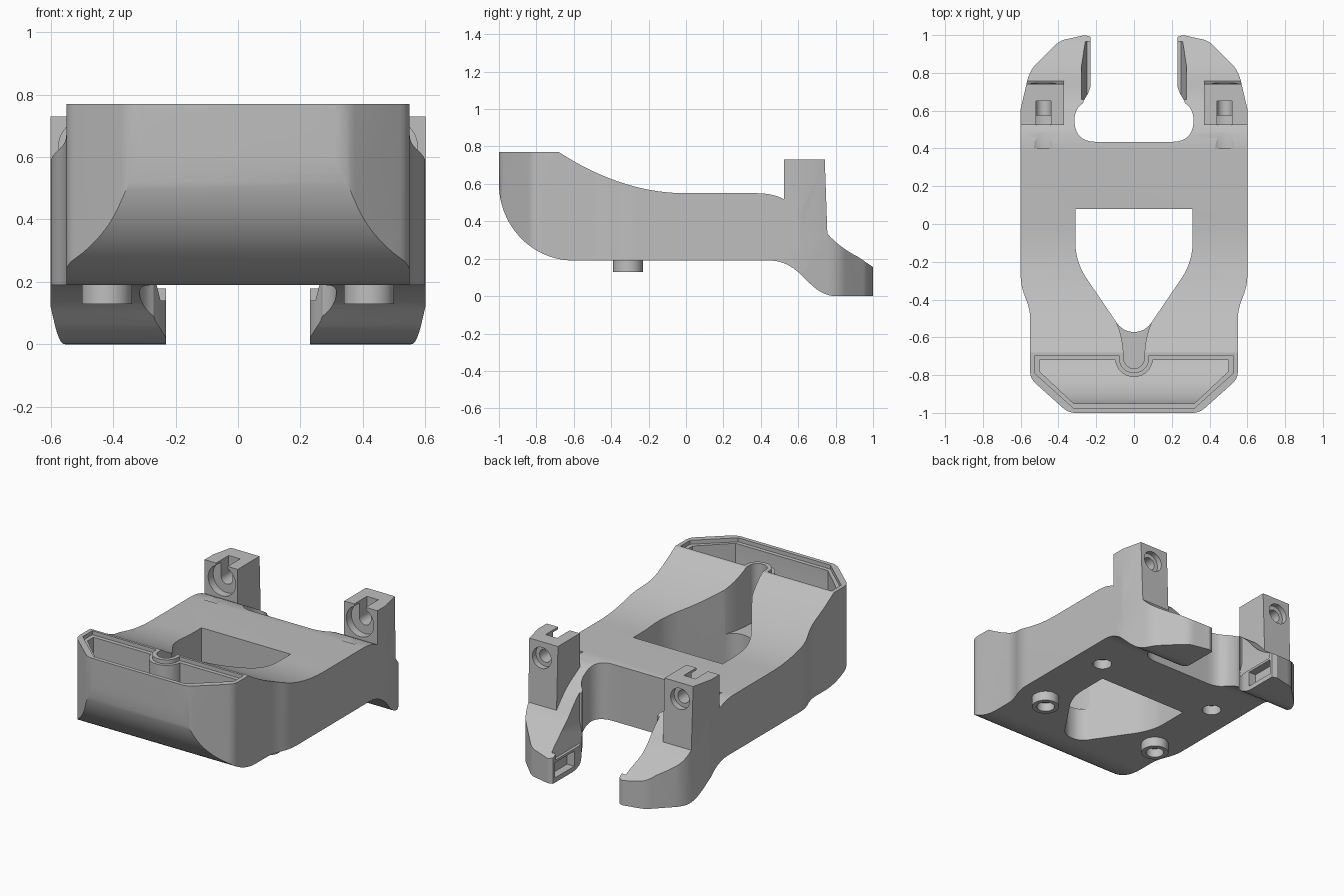
import bpy, bmesh
from math import sin, cos, pi, radians
from mathutils import Vector

cube = bpy.data.objects.get("Cube")
if cube:
    bpy.data.objects.remove(cube)

grey = bpy.data.materials.new("light_grey")
grey.use_nodes = True
grey.diffuse_color = (0.52, 0.52, 0.52, 1)
for node in grey.node_tree.nodes:
    if node.type == 'BSDF_PRINCIPLED':
        node.inputs["Base Color"].default_value = (0.52, 0.52, 0.52, 1)


def bend(a, c, b, n=10):
    """Points of a curve from a to b, pulled towards c."""
    a, b, c = Vector(a), Vector(b), Vector(c)
    return [tuple(a * (1 - t) ** 2 + c * 2 * t * (1 - t) + b * t * t)
            for t in [i / n for i in range(n + 1)]]


def arc(cx, cy, rx, ry, start, end, n=16):
    angles = [radians(start + (end - start) * i / n) for i in range(n + 1)]
    return [(cx + rx * cos(a), cy + ry * sin(a)) for a in angles]


def mirrored(half):
    """Close a half outline by reflecting it in x."""
    return half + [(-x, y) for x, y in reversed(half)]


def prism(name, points, low, high, axis='Z'):
    """Extrude a flat outline along an axis."""
    place = {'Z': lambda p, h: (p[0], p[1], h),
             'X': lambda p, h: (h, p[0], p[1]),
             'Y': lambda p, h: (p[0], h, p[1])}[axis]
    bm = bmesh.new()
    rings = [[bm.verts.new(place(p, h)) for p in points] for h in (low, high)]
    bm.faces.new(rings[0])
    bm.faces.new(rings[1])
    for i in range(len(points)):
        j = (i + 1) % len(points)
        bm.faces.new((rings[0][i], rings[0][j], rings[1][j], rings[1][i]))
    bmesh.ops.remove_doubles(bm, verts=bm.verts, dist=0.0001)
    bmesh.ops.recalc_face_normals(bm, faces=bm.faces)
    mesh = bpy.data.meshes.new(name)
    bm.to_mesh(mesh)
    bm.free()
    mesh.materials.append(grey)
    obj = bpy.data.objects.new(name, mesh)
    bpy.context.collection.objects.link(obj)
    return obj


def box(name, x0, x1, y0, y1, z0, z1):
    return prism(name, [(x0, y0), (x1, y0), (x1, y1), (x0, y1)], z0, z1)


def disc(name, x, c, r, low, high, axis):
    return prism(name, arc(x, c, r, r, 0, 352.5, 47), low, high, axis)


def combine(obj, other, operation='DIFFERENCE', keep=False):
    mod = obj.modifiers.new("join", 'BOOLEAN')
    mod.object, mod.operation, mod.solver = other, operation, 'EXACT'
    bpy.context.view_layer.objects.active = obj
    bpy.ops.object.modifier_apply(modifier=mod.name)
    if not keep:
        bpy.data.objects.remove(other)


# Plan outline of the whole body, with the rear notch between the legs
outline = mirrored(
    [(0.31, -1)] + bend((0.31, -1), (0.345, -1), (0.375, -0.975), 5)
    + bend((0.52, -0.845), (0.55, -0.82), (0.55, -0.78), 5)
    + bend((0.55, -0.5), (0.55, -0.45), (0.575, -0.39), 8)
    + bend((0.575, -0.39), (0.6, -0.33), (0.6, -0.27), 8)
    + [(0.6, 0.61), (0.565, 0.76)]
    + bend((0.565, 0.76), (0.55, 0.82), (0.51, 0.855), 6)
    + bend((0.42, 0.945), (0.39, 0.975), (0.35, 0.98), 5)
    + [(0.26, 1), (0.23, 0.99)]
    + bend((0.23, 0.73), (0.235, 0.7), (0.265, 0.655), 5)
    + bend((0.27, 0.64), (0.315, 0.61), (0.315, 0.55), 8)
    + bend((0.315, 0.55), (0.315, 0.435), (0.2, 0.435), 12))

# Side profile: front tray block, saddle, rear legs and feet
profile = (
    [(-1, 0.77)] + bend((-0.68, 0.77), (-0.34, 0.55), (0, 0.55), 18)
    + bend((0.38, 0.55), (0.46, 0.55), (0.52, 0.52), 6)
    + bend((0.6, 0.475), (0.68, 0.43), (0.755, 0.335), 6)
    + bend((0.755, 0.335), (0.82, 0.26), (0.92, 0.21), 8)
    + [(1, 0.155), (1, 0)]
    + bend((0.8, 0), (0.73, 0), (0.66, 0.07), 8)
    + bend((0.62, 0.11), (0.54, 0.19), (0.45, 0.19), 8)
    + arc(-0.6, 0.6, 0.4, 0.41, 270, 180, 24))
plan = prism("plan", outline, -0.2, 1)
body = prism("body", profile, -0.7, 0.7, 'X')
combine(body, plan, 'INTERSECT', keep=True)

# Central opening and the shallower keyhole channel running to the tray
opening = mirrored([(0.31, 0.08), (0.31, -0.1)]
                   + bend((0.31, -0.1), (0.31, -0.2), (0.25, -0.29))
                   + bend((0.1, -0.51), (0.065, -0.57), (0, -0.572), 8)[:-1])
combine(body, prism("opening", opening, 0, 1))
channel = mirrored(bend((0.11, -0.49), (0.06, -0.57), (0.055, -0.7), 10)
                   + arc(0, -0.71, 0.055, 0.055, 0, -90, 10)[:-1])
combine(body, prism("channel", channel, 0.4, 1))


# Front tray: a stepped rim and a deep pocket around the channel boss
def tray_shape(inset, boss):
    return mirrored([(0.32, -1 + inset), (0.55 - inset, -0.8 + inset * 0.4),
                     (0.55 - inset, -0.67 - inset)]
                    + [(boss, -0.67 - inset)]
                    + arc(0, -0.71, boss, boss, 0, -90, 10)[:-1])


combine(body, prism("ledge", tray_shape(0.025, 0.08), 0.745, 1))
pocket = prism("pocket", tray_shape(0.05, 0.1), 0, 1)
floor = prism("floor", [(-0.6, 1), (-1, 1)]
              + arc(-0.6, 0.6, 0.355, 0.355, 180, 270, 24), -0.7, 0.7, 'X')
combine(pocket, floor, 'INTERSECT')
combine(body, pocket)

# Mounting posts with counterbored holes and open slots
post_side = [(0.525, 0.3), (0.525, 0.73), (0.742, 0.73), (0.757, 0.3)]
for s in (-1, 1):
    x = 0.48 * s
    post = prism("post", post_side, min(0.37 * s, 0.7 * s),
                 max(0.37 * s, 0.7 * s), 'X')
    combine(post, plan, 'INTERSECT', keep=True)
    combine(body, post, 'UNION')
    combine(body, disc("counterbore", x, 0.63, 0.095, 0.4, 0.575, 'Y'))
    combine(body, disc("bolt_hole", x, 0.63, 0.04, 0.5, 0.9, 'Y'))
    combine(body, disc("rear_bore", x, 0.63, 0.065, 0.71, 0.9, 'Y'))
    combine(body, box("slot", x - 0.04, x + 0.04, 0.4, 0.65, 0.63, 0.9))

    # Sloped inner edge and pocket of each foot
    slope = [(0.2 * s, 0.14), (0.248 * s, 0.14), (0.278 * s, 0.26),
             (0.278 * s, 0.6), (0.2 * s, 0.6)]
    combine(body, prism("foot_slope", slope, 0.66, 0.965, 'Y'))
    a, b = sorted((0.2 * s, 0.28 * s))
    combine(body, box("foot_pocket", a, b, 0.78, 0.97, 0.03, 0.125))

    # Underside locating holes
    combine(body, disc("locating_hole", 0.42 * s, 0.21, 0.055, 0, 0.25, 'Z'))

    # Hollow bosses below the body
    boss = disc("left_boss" if s > 0 else "right_boss",
                0.42 * s, -0.31, 0.08, 0.13, 0.2, 'Z')
    combine(boss, disc("boss_hole", 0.42 * s, -0.31, 0.052, 0, 0.185, 'Z'))

bpy.data.objects.remove(plan)

# Smooth the curves, keep the edges crisp
bpy.ops.object.select_all(action='DESELECT')
for obj in bpy.context.collection.objects:
    if obj.type == 'MESH' and grey.name in obj.data.materials:
        obj.select_set(True)
bpy.context.view_layer.objects.active = body
bpy.ops.object.shade_smooth_by_angle(angle=radians(25))
